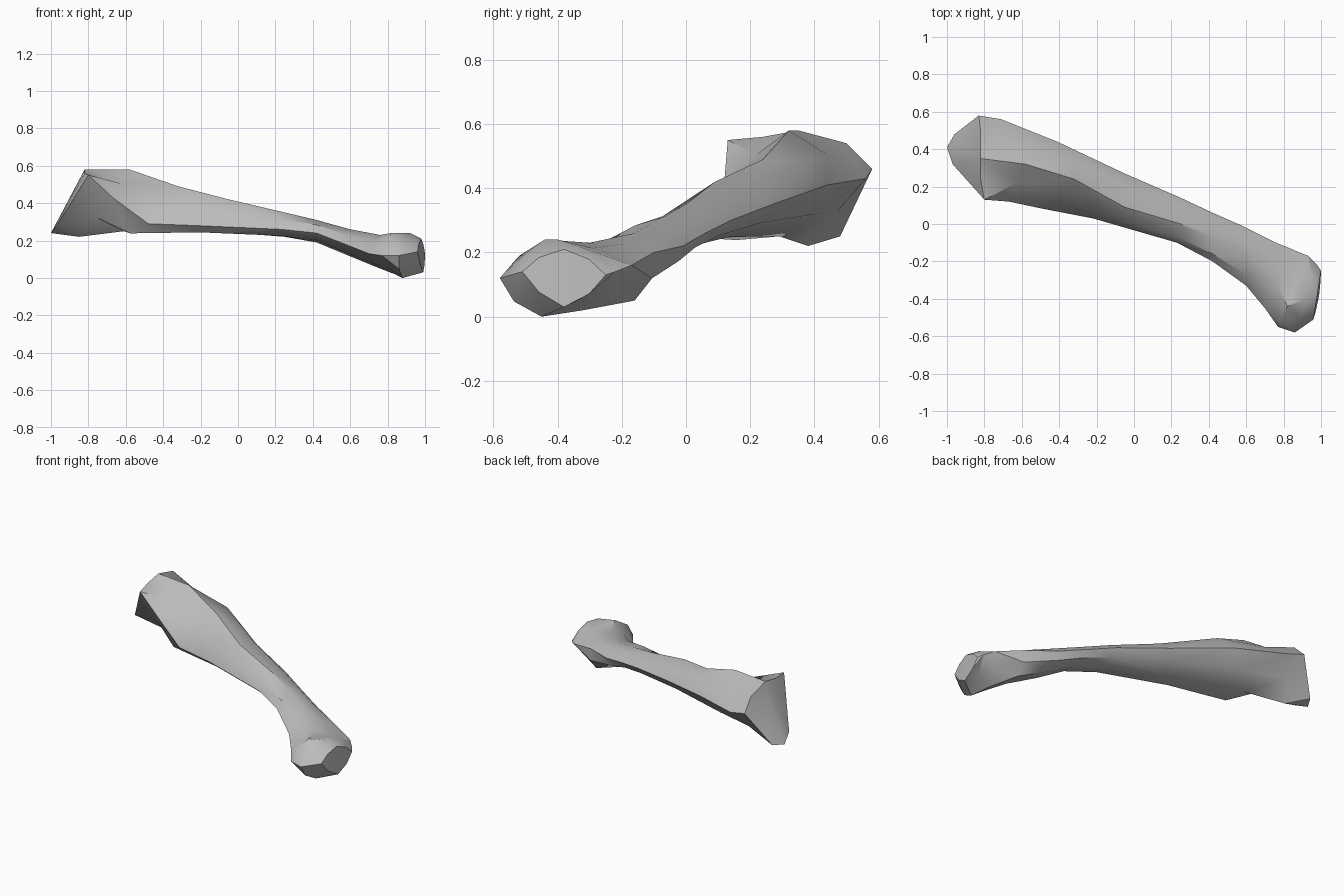
import bpy, bmesh, math
from mathutils import Vector

cube = bpy.data.objects.get("Cube")
if cube:
    bpy.data.objects.remove(cube, do_unlink=True)


def make_material(name, color):
    mat = bpy.data.materials.new(name)
    mat.use_nodes = True
    mat.diffuse_color = color
    mat.node_tree.nodes["Principled BSDF"].inputs["Base Color"].default_value = color
    return mat


# Slanted flat end, in hundredths: front, top, back, bottom and between
end_outline = [(-80, 13, 55), (-82, 24, 56), (-82, 35, 58), (-82, 50, 54),
               (-83, 58, 46), (-96, 48, 25), (-100, 41, 24), (-97, 32, 28)]

# Cross-sections in hundredths: front, top, back and bottom point of each
flare = [
    [(-67, 12, 43), (-58, 32, 58), (-71, 56, 43), (-85, 38, 22)],
]
shaft = [
    [(-48, 8, 29), (-32, 24, 49), (-41, 44, 41), (-61, 29, 25)],
    [(-22, 3, 28), (-5, 9, 42), (-5, 27, 35), (-14, 14, 25)],
    [(23, -10, 26), (25, 0, 35), (25, 14, 30), (25, 2, 22)],
    [(42, -20, 24), (42, -7, 31), (42, 6, 26), (42, -5, 19)],
    [(60, -33, 17), (60, -16, 26), (58, -1, 22), (54, -10, 14)],
]
knuckle = [
    [(70, -45, 13), (76, -30, 23), (76, -10, 20), (76, -16, 5)],
    [(77, -55, 12), (82, -44, 24), (93, -17, 16), (84, -32, 2)],
    [(86, -58, 12), (92, -40, 24), (98, -22, 14), (88, -45, 0)],
    [(96, -51, 14), (98, -38, 21), (100, -25, 13), (99, -38, 3)],
]


def ring_points(extremes, bulge):
    """Four extreme points with a bulged corner between each pair."""
    pts = [Vector(p) / 100 for p in extremes]
    centre = sum(pts, Vector()) / len(pts)
    ring = []
    for i, p in enumerate(pts):
        middle = (p + pts[(i + 1) % len(pts)]) / 2
        ring += [p, centre + (middle - centre) * bulge]
    return ring


def loft(name, outlines, material):
    """Skin the outlines and cap both ends."""
    bm = bmesh.new()
    rings = [[bm.verts.new(p) for p in outline] for outline in outlines]
    for a, b in zip(rings, rings[1:]):
        for j in range(len(a)):
            k = (j + 1) % len(a)
            bm.faces.new((a[j], a[k], b[k], b[j]))
    bm.faces.new(rings[0])
    bm.faces.new(rings[-1])
    bmesh.ops.triangulate(bm, faces=bm.faces[:], quad_method='SHORT_EDGE')
    bmesh.ops.recalc_face_normals(bm, faces=bm.faces[:])
    mesh = bpy.data.meshes.new(name)
    bm.to_mesh(mesh)
    bm.free()
    mesh.materials.append(material)
    obj = bpy.data.objects.new(name, mesh)
    bpy.context.collection.objects.link(obj)
    return obj


# Long bone
grey = make_material("bone grey", (0.5, 0.5, 0.5, 1))
outlines = [[Vector(p) / 100 for p in end_outline]]
for sections, bulge in ((flare, 1.0), (shaft, 1.35), (knuckle, 1.2)):
    outlines += [ring_points(section, bulge) for section in sections]
bone = loft("long_bone", outlines, grey)

bpy.ops.object.select_all(action='DESELECT')
bone.select_set(True)
bpy.context.view_layer.objects.active = bone
bpy.ops.object.shade_smooth_by_angle(angle=math.radians(35))
